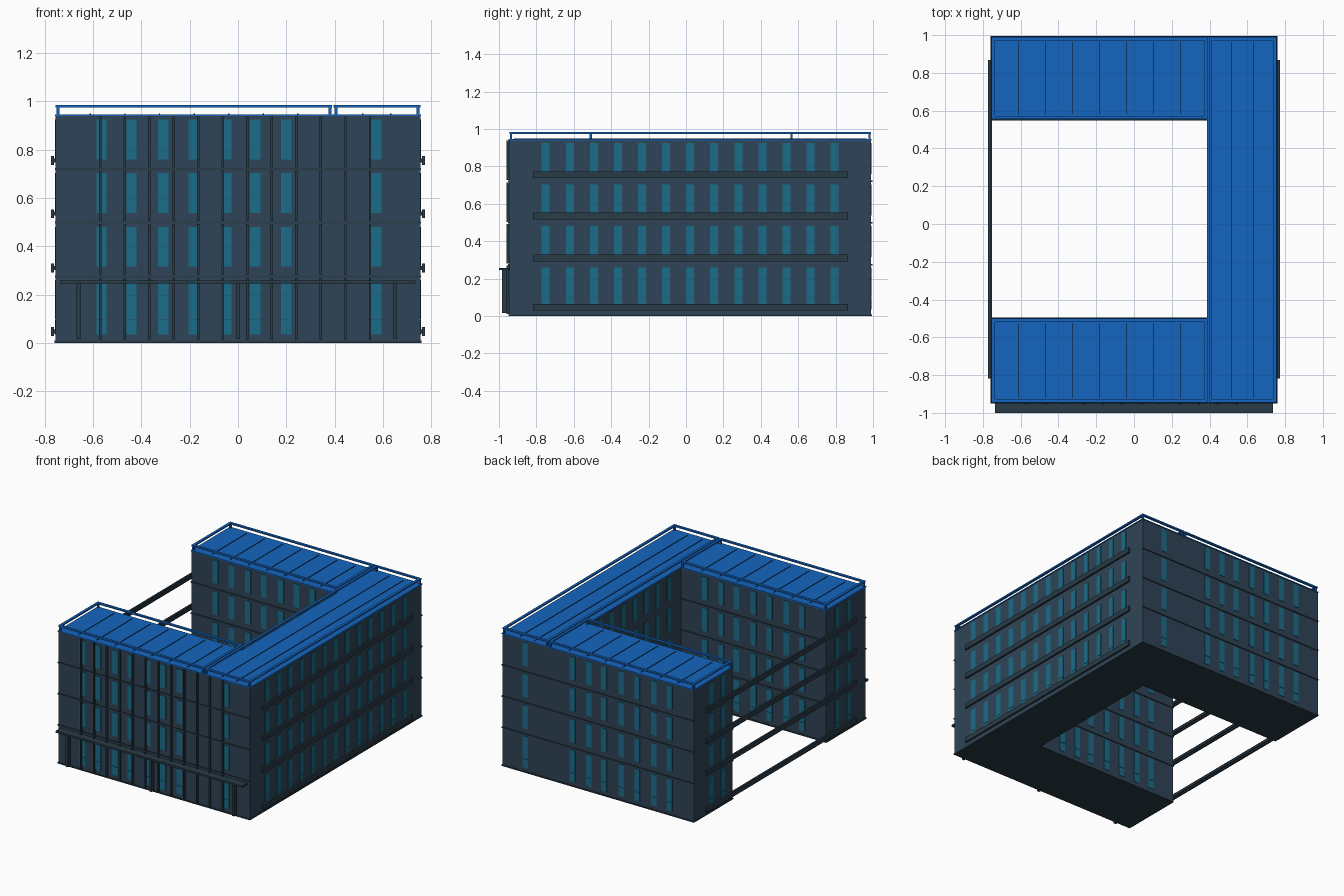
import bpy, bmesh

if "Cube" in bpy.data.objects:
    bpy.data.objects.remove(bpy.data.objects["Cube"])


def material(name, rgb):
    m = bpy.data.materials.new(name)
    m.diffuse_color = (*rgb, 1)
    m.use_nodes = True
    m.node_tree.nodes["Principled BSDF"].inputs["Base Color"].default_value = m.diffuse_color
    return m


WALL = material("slate", (0.028, 0.058, 0.095))
TRIM = material("dark_slate", (0.022, 0.043, 0.062))
GLASS = material("teal_glass", (0.011, 0.15, 0.25))
BLUE = material("roof_blue", (0.0075, 0.13, 0.53))
SEAM = material("seam_navy", (0.004, 0.035, 0.12))


def finish(name, bm, mat):
    bmesh.ops.recalc_face_normals(bm, faces=bm.faces)
    me = bpy.data.meshes.new(name)
    bm.to_mesh(me)
    bm.free()
    me.materials.append(mat)
    ob = bpy.data.objects.new(name, me)
    bpy.context.collection.objects.link(ob)
    return ob


def boxes(name, items, mat):
    """One object from many boxes given as (x0, x1, y0, y1, z0, z1)."""
    bm = bmesh.new()
    for x0, x1, y0, y1, z0, z1 in items:
        vs = bmesh.ops.create_cube(bm, size=1)["verts"]
        for v in vs:
            v.co.x = x1 if v.co.x > 0 else x0
            v.co.y = y1 if v.co.y > 0 else y0
            v.co.z = z1 if v.co.z > 0 else z0
    return finish(name, bm, mat)


def c_slab(name, z0, z1, mat, o=0.0):
    """C-shaped footprint, grown outward by o and extruded."""
    pts = [(XL - o, YF - o), (XR + o, YF - o), (XR + o, YB + o), (XL - o, YB + o),
           (XL - o, YB2 - o), (XI - o, YB2 - o), (XI - o, YF2 + o), (XL - o, YF2 + o)]
    bm = bmesh.new()
    f = bm.faces.new([bm.verts.new((x, y, z0)) for x, y in pts])
    ext = bmesh.ops.extrude_face_region(bm, geom=[f])["geom"]
    for v in ext:
        if isinstance(v, bmesh.types.BMVert):
            v.co.z = z1
    return finish(name, bm, mat)


# main dimensions
XL, XR, XI = -0.755, 0.755, 0.39
YF, YF2, YB2, YB = -0.945, -0.5, 0.555, 0.99
TOP = 0.94
FLOORS = [0.275, 0.498, 0.72]

# building body, base and roof skin
c_slab("building_walls", 0.004, TOP, WALL)
c_slab("base_plinth", 0.0, 0.009, TRIM, 0.004)
c_slab("roof_skin", TOP - 0.001, TOP + 0.006, BLUE, 0.003)

# windows: rows of panes, ground floor has an extra lower panel
rows = [(0.76, 0.925), (0.538, 0.703), (0.315, 0.48), (0.099, 0.26), (0.035, 0.097)]
win_x = [-0.565, -0.441, -0.309, -0.184, -0.048, 0.072, 0.2, 0.573]
win_y = [-0.75 + 0.1287 * i for i in range(13)]
W, D = 0.0215, 0.003


def panes_y(y, xs):
    return [(x - W, x + W, y - D, y + D, a, b) for x in xs for a, b in rows]


def panes_x(x, ys):
    return [(x - D, x + D, y - W, y + W, a, b) for y in ys for a, b in rows]


boxes("front_windows", panes_y(YF, win_x), GLASS)
boxes("back_windows", panes_y(YB, win_x), GLASS)
boxes("courtyard_arm_windows", panes_y(YF2, win_x[:-1]) + panes_y(YB2, win_x[:-1]), GLASS)
boxes("right_windows", panes_x(XR, win_y), GLASS)
boxes("courtyard_end_windows", panes_x(XI, [y for y in win_y if YF2 + 0.03 < y < YB2 - 0.01]), GLASS)
boxes("arm_end_windows", panes_x(XL, [y for y in win_y if y < YF2 - 0.03 or y > YB2 + 0.03]), GLASS)

# thin ledges marking the floors on front, back and courtyard faces
ledges = []
for z in FLOORS:
    for y, x1 in ((YF, XR), (YB, XR), (YF2, XI), (YB2, XI)):
        ledges.append((XL - 0.003, x1 + (0.003 if x1 == XR else 0), y - 0.006, y + 0.006, z - 0.004, z + 0.004))
boxes("floor_ledges", ledges, TRIM)

# vertical front fins, broken at each floor
cuts = [0.005] + FLOORS + [TOP + 0.004]
fins = []
for i in range(12):
    x = -0.57 + 0.1015 * i
    for a, b in zip(cuts, cuts[1:]):
        fins.append((x - 0.005, x + 0.005, YF - 0.014, YF + 0.002, a + 0.006, b - 0.006))
boxes("front_fins", fins, TRIM)

# entrance canopy with supports
boxes("canopy", [(-0.737, 0.735, -1.0, YF + 0.002, 0.245, 0.258)], TRIM)
boxes("canopy_supports", [(x - 0.009, x + 0.009, -0.985, -0.956, 0.015, 0.246) for x in (-0.66, 0, 0.65)], TRIM)

# long side rails, spanning the courtyard opening on the left
rails = []
for z in (0.755, 0.535, 0.31, 0.047):
    for s in (-1, 1):
        x0, x1 = sorted((s * 0.753, s * 0.762))
        rails.append((x0, x1, -0.80, 0.85, z - 0.008, z + 0.008))
        x0, x1 = sorted((s * 0.761, s * 0.774))
        rails.append((x0, x1, -0.817, 0.867, z - 0.018, z + 0.018))
boxes("side_rails", rails, TRIM)

# standing seams on the roof
Z0, Z1 = TOP + 0.004, TOP + 0.009
seams = []
for i in range(7):
    x = -0.611 + 0.143 * i
    for a, b in ((YF, YF2), (YB2, YB)):
        seams.append((x - 0.003, x + 0.003, a + 0.025, b - 0.025, Z0, Z1))
for x in (0.516, 0.632):
    seams.append((x - 0.003, x + 0.003, YF + 0.025, YB - 0.025, Z0, Z1))
boxes("roof_seams", seams, SEAM)

# raised roof railing around each wing
T, P = 0.018, 0.012
for name, x0, x1, y0, y1 in (("front_wing", XL, XI, YF, YF2),
                             ("back_wing", XL, XI, YB2, YB),
                             ("side_wing", XI + 0.006, XR, YF, YB)):
    a, b = 0.974, 0.984
    boxes(name + "_roof_rail", [(x0, x1, y0, y0 + T, a, b), (x0, x1, y1 - T, y1, a, b),
                                (x0, x0 + T, y0 + T, y1 - T, a, b),
                                (x1 - T, x1, y0 + T, y1 - T, a, b)], BLUE)
    boxes(name + "_roof_posts", [(x, x + P, y, y + P, TOP, a + 0.002)
                                 for x in (x0 + 0.003, x1 - 0.003 - P)
                                 for y in (y0 + 0.003, y1 - 0.003 - P)], BLUE)
